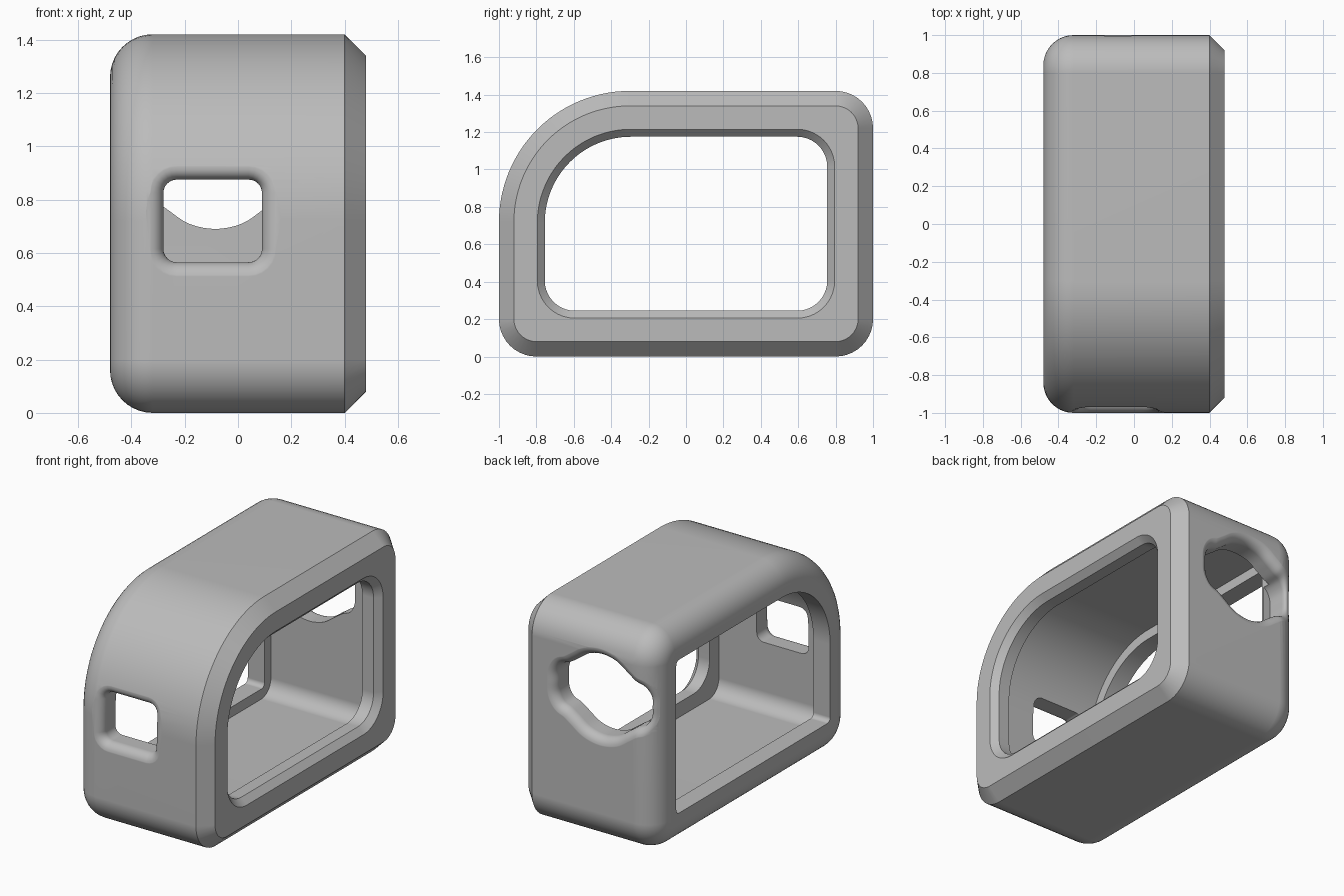
import bpy, bmesh
from math import sin, cos, pi, sqrt, radians

if "Cube" in bpy.data.objects:
    bpy.data.objects.remove(bpy.data.objects["Cube"])

HEIGHT = 1.42
FILLET = 0.16

grey = bpy.data.materials.new("plain grey")
grey.use_nodes = True
grey.diffuse_color = (0.5, 0.5, 0.5, 1)
grey.node_tree.nodes["Principled BSDF"].inputs["Base Color"].default_value = (0.5, 0.5, 0.5, 1)


def arc(cy, cz, r, start, steps):
    """Quarter circle in the side plane, starting at a given quarter turn."""
    angles = [(start + i / steps) * pi / 2 for i in range(steps + 1)]
    return [(cy + r * cos(a), cz + r * sin(a)) for a in angles]


def side_profile(inset, corner, big):
    """Rounded rectangle with one large radius at the top front."""
    y, low, top = 1 - inset, inset, HEIGHT - inset
    return (arc(y - corner, top - corner, corner, 0, 10)
            + arc(-y + big, top - big, big, 1, 28)
            + arc(-y + corner, low + corner, corner, 2, 10)
            + arc(y - corner, low + corner, corner, 3, 10))


def loft(name, rings, closed):
    """Skin a list of equal rings, joined end to end or capped."""
    bm = bmesh.new()
    loops = [[bm.verts.new(p) for p in ring] for ring in rings]
    n = len(loops[0])
    pairs = list(zip(loops, loops[1:]))
    if closed:
        pairs.append((loops[-1], loops[0]))
    for a, b in pairs:
        for i in range(n):
            j = (i + 1) % n
            bm.faces.new((a[i], a[j], b[j], b[i]))
    if not closed:
        bm.faces.new(loops[0])
        bm.faces.new(loops[-1])
    bmesh.ops.recalc_face_normals(bm, faces=bm.faces)
    mesh = bpy.data.meshes.new(name)
    bm.to_mesh(mesh)
    bm.free()
    mesh.materials.append(grey)
    obj = bpy.data.objects.new(name, mesh)
    bpy.context.collection.objects.link(obj)
    return obj


# Hollow shell: outer skin, rounded right edge, lips and cavity in one sweep
stations = [(0.48, 0.08, 0.12, 0.62), (0.4, 0, 0.2, 0.7)]
for i in range(11):
    a = i / 10 * pi / 2
    inset = FILLET * (1 - cos(a))
    stations.append((-0.32 - FILLET * sin(a), inset, 0.2 - inset, 0.7 - inset))
stations += [(-0.48, 0.215, 0.03, 0.49), (-0.36, 0.215, 0.03, 0.49),
             (-0.36, 0.15, 0.1, 0.55), (0.36, 0.15, 0.1, 0.55),
             (0.36, 0.245, 0.16, 0.46), (0.44, 0.245, 0.16, 0.46),
             (0.48, 0.205, 0.2, 0.5)]
shell = loft("case_shell", [[(x, y, z) for y, z in side_profile(*rest)]
                            for x, *rest in stations], True)


def front_surface(x, z):
    return -0.3 - sqrt(0.49 - max(0, z - 0.72) ** 2)


def back_surface(x, z):
    over, side = max(0, z - 1.22), min(0.15, max(0, -0.32 - x))
    return 0.8 + sqrt(0.04 - over ** 2) - FILLET + sqrt(FILLET ** 2 - side ** 2)


def grow(outline, amount):
    """Offset a counter-clockwise outline outward."""
    n, out = len(outline), []
    for i, (x, z) in enumerate(outline):
        (ax, az), (bx, bz) = outline[i - 1], outline[(i + 1) % n]
        dx, dz = bx - ax, bz - az
        k = amount / sqrt(dx * dx + dz * dz)
        out.append((x + dz * k, z - dx * k))
    return out


def flared_cutter(name, outline, surface, sign, inner, r=0.06):
    """Hole cutter whose mouth rolls softly into the wall."""
    steps = [(0.085, -0.007)]
    for i in range(9):
        a = radians(12 + 78 * i / 8)
        steps.append((r * (1 - sin(a)), r * (1 - cos(a))))
    rings = [[(x, sign * 1.1, z) for x, z in grow(outline, 0.085)]]
    for offset, depth in steps:
        rings.append([(x, surface(x, z) - sign * depth, z)
                      for x, z in grow(outline, offset)])
    rings.append([(x, sign * inner, z) for x, z in outline])
    cutter = loft(name, rings, False)
    cutter.hide_render = True
    return cutter


# Front window: small rounded rectangle
window = [(-0.095 + x, 0.72 + z) for q, (sx, sz) in enumerate([(1, 1), (-1, 1), (-1, -1), (1, -1)])
          for x, z in arc(sx * 0.135, sz * 0.105, 0.05, q, 6)]
front_cut = flared_cutter("front_window_cutter", window, front_surface, -1, 0.75)


def smooth_loop(points, steps=5):
    """Closed Catmull-Rom curve through the points."""
    n, out = len(points), []
    for i in range(n):
        p = [points[(i + k) % n] for k in (-1, 0, 1, 2)]
        for s in range(steps):
            t = s / steps
            out.append(tuple(0.5 * (2 * b + (c - a) * t + (2 * a - 5 * b + 4 * c - d) * t * t
                                    + (3 * b - a - 3 * c + d) * t ** 3)
                             for a, b, c, d in zip(*p)))
    return out


# Back hole: round centre with a wing on each side
quarter = [(0.325, 0), (0.322, 0.07), (0.29, 0.125), (0.235, 0.15),
           (0.18, 0.187), (0.1, 0.24), (0, 0.26)]
half = quarter + [(-x, z) for x, z in quarter[-2::-1]]
wavy = half + [(x, -z) for x, z in half[-2:0:-1]]
back_outline = [(x - 0.085, z + 0.95) for x, z in smooth_loop(wavy)]
back_cut = flared_cutter("back_hole_cutter", back_outline, back_surface, 1, 0.8)

# Cut both holes and finish the shading
bpy.ops.object.select_all(action='DESELECT')
bpy.context.view_layer.objects.active = shell
shell.select_set(True)
for cutter in (front_cut, back_cut):
    mod = shell.modifiers.new("hole", 'BOOLEAN')
    mod.object = cutter
    mod.operation = 'DIFFERENCE'
    mod.solver = 'EXACT'
    bpy.ops.object.modifier_apply(modifier=mod.name)
    bpy.data.objects.remove(cutter)
bpy.ops.object.shade_smooth_by_angle(angle=radians(30))
weighted = shell.modifiers.new("weighted normals", 'WEIGHTED_NORMAL')
weighted.keep_sharp = True
